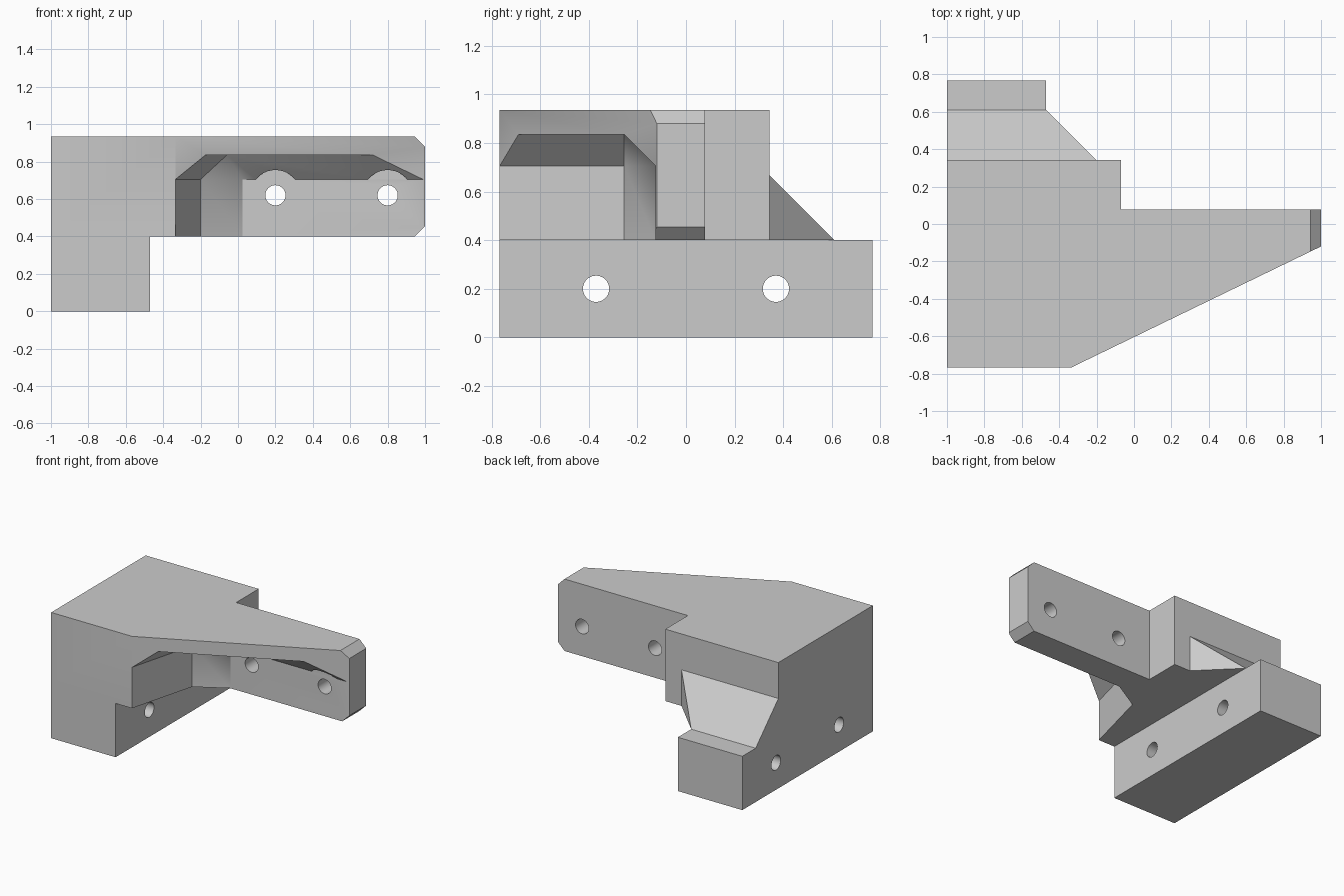
import bpy, bmesh, math
from mathutils import Matrix, Vector

if "Cube" in bpy.data.objects:
    bpy.data.objects.remove(bpy.data.objects["Cube"])

GREY = (0.6, 0.6, 0.6, 1)
grey = bpy.data.materials.new("plain_grey")
grey.use_nodes = True
grey.diffuse_color = GREY
grey.node_tree.nodes["Principled BSDF"].inputs["Base Color"].default_value = GREY

# Main dimensions
LEFT, FOOT_R, DEPTH = -1, -0.47, 0.767
FLOOR, TOP, BACK = 0.4, 0.935, 0.343
ARM_F, ARM_B = -0.125, 0.078
WALL_Z, CEIL_Z = 0.705, 0.835


def finish(name, bm):
    bmesh.ops.recalc_face_normals(bm, faces=bm.faces)
    mesh = bpy.data.meshes.new(name)
    bm.to_mesh(mesh)
    bm.free()
    mesh.materials.append(grey)
    obj = bpy.data.objects.new(name, mesh)
    bpy.context.collection.objects.link(obj)
    return obj


def prism(outline, z0, z1):
    bm = bmesh.new()
    face = bm.faces.new([bm.verts.new((x, y, z0)) for x, y in outline])
    new = bmesh.ops.extrude_face_region(bm, geom=[face])["geom"]
    bmesh.ops.translate(bm, vec=(0, 0, z1 - z0),
                        verts=[v for v in new if isinstance(v, bmesh.types.BMVert)])
    return bm


def hull(name, points):
    bm = bmesh.new()
    for p in points:
        bm.verts.new(p)
    bmesh.ops.convex_hull(bm, input=bm.verts)
    bmesh.ops.dissolve_limit(bm, angle_limit=0.01, verts=bm.verts, edges=bm.edges)
    return finish(name, bm)


def rod(name, start, end, radius):
    a, b = Vector(start), Vector(end)
    turn = (b - a).to_track_quat("Z", "Y").to_matrix().to_4x4()
    bm = bmesh.new()
    bmesh.ops.create_cone(bm, cap_ends=True, segments=40, radius1=radius, radius2=radius,
                          depth=(b - a).length,
                          matrix=Matrix.Translation((a + b) / 2) @ turn)
    return finish(name, bm)


def combine(target, tool, operation):
    mod = target.modifiers.new(operation.lower(), "BOOLEAN")
    mod.object, mod.operation, mod.solver = tool, operation, "EXACT"
    bpy.context.view_layer.objects.active = target
    bpy.ops.object.modifier_apply(modifier=mod.name)
    bpy.data.objects.remove(tool)


# Upper body with tapering arm, its tip chamfered above and below
bm = prism([(LEFT, -DEPTH), (-0.335, -DEPTH), (1, -0.12), (1, ARM_B),
            (-0.07, ARM_B), (-0.07, BACK), (LEFT, BACK)], FLOOR, TOP)
for z, side in ((TOP, 1), (FLOOR, -1)):
    cut = bmesh.ops.bisect_plane(bm, geom=bm.verts[:] + bm.edges[:] + bm.faces[:],
                                 plane_co=(0.945, 0, z), plane_no=(1, 0, side),
                                 clear_outer=True)
    bmesh.ops.edgeloop_fill(
        bm, edges=[e for e in cut["geom_cut"] if isinstance(e, bmesh.types.BMEdge)])
bracket = finish("bracket", bm)

# Pocket below the plate, with sloping shoulders up to its ceiling
low = [(-0.396, -1), (-0.2, -0.255), (0.025, ARM_F), (1.4, ARM_F), (1.4, -1)]
high = [(-0.256, -1), (-0.06, -0.255), (1.4, -0.255), (1.4, -1)]
pocket = hull("pocket_cutter", [(x, y, z) for z in (0.3, WALL_Z) for x, y in low]
              + [(x, y, CEIL_Z) for x, y in high])
combine(bracket, pocket, "DIFFERENCE")

# Arm bolt holes and the clearance for their heads
for x in (0.2, 0.8):
    combine(bracket, rod("head_cutter", (x, -0.5, 0.62), (x, ARM_F, 0.62), 0.135), "DIFFERENCE")
    combine(bracket, rod("bolt_cutter", (x, -0.5, 0.62), (x, 0.5, 0.62), 0.054), "DIFFERENCE")

# Foot block with two cross holes
foot = finish("foot", prism([(LEFT, -DEPTH), (FOOT_R, -DEPTH), (FOOT_R, DEPTH),
                             (LEFT, DEPTH)], 0, FLOOR))
for y in (-0.37, 0.37):
    combine(foot, rod("bolt_cutter", (-1.2, y, 0.2), (0, y, 0.2), 0.054), "DIFFERENCE")
combine(bracket, foot, "UNION")

# Sloping gusset behind the body
gusset = hull("gusset", [(LEFT, BACK, FLOOR), (LEFT, 0.61, FLOOR), (LEFT, BACK, 0.668),
                         (FOOT_R, 0.61, FLOOR), (-0.203, BACK, FLOOR), (-0.203, BACK, 0.668)])
combine(bracket, gusset, "UNION")

# Tidy flat faces, then shade smooth with sharp corners
bm = bmesh.new()
bm.from_mesh(bracket.data)
bmesh.ops.remove_doubles(bm, verts=bm.verts, dist=0.0005)
bmesh.ops.dissolve_limit(bm, angle_limit=math.radians(0.5), verts=bm.verts, edges=bm.edges)
bm.to_mesh(bracket.data)
bm.free()
bpy.ops.object.select_all(action="DESELECT")
bracket.select_set(True)
bpy.context.view_layer.objects.active = bracket
bpy.ops.object.shade_smooth_by_angle(angle=math.radians(30))
